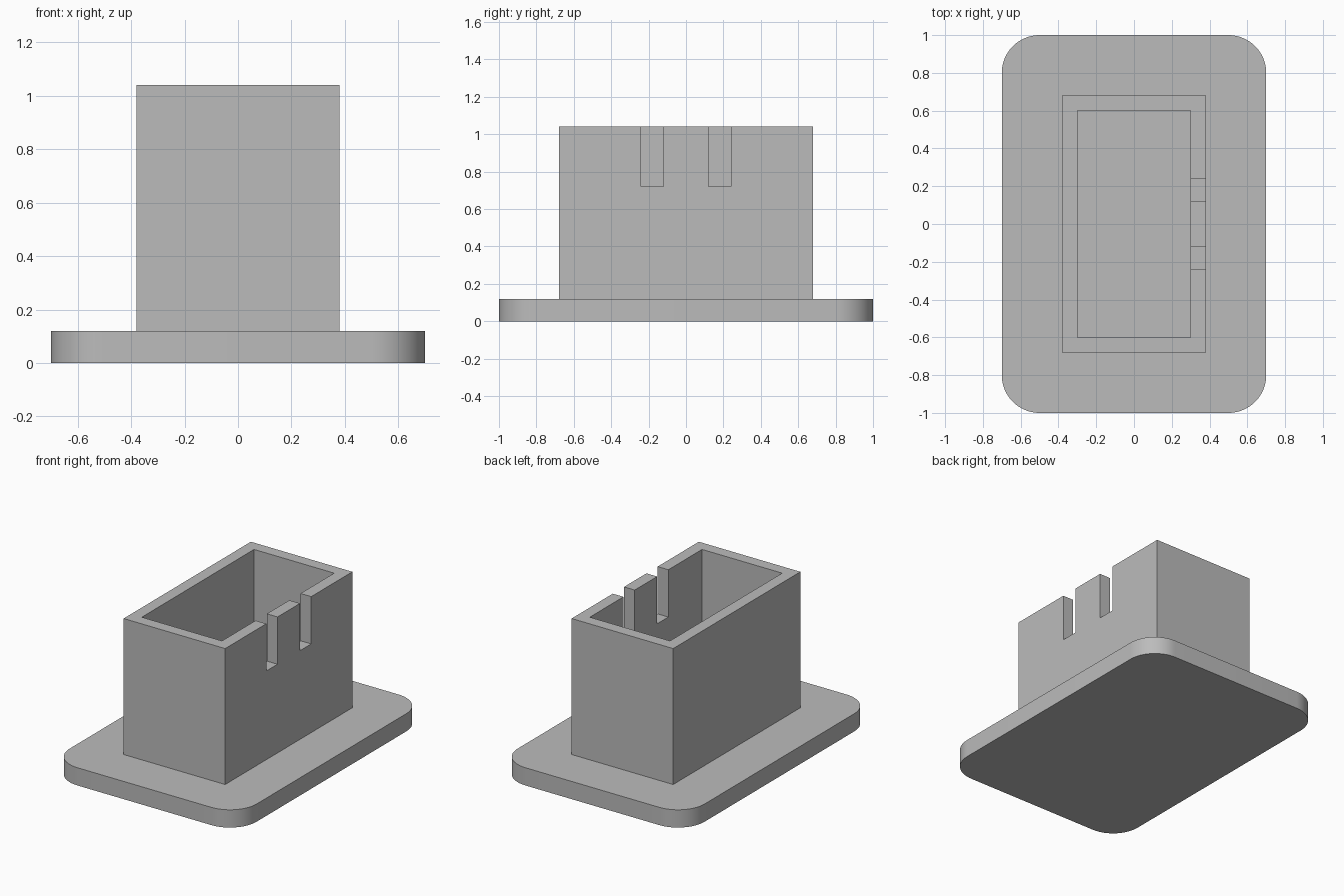
import bpy
import bmesh
import math

cube = bpy.data.objects.get("Cube")
if cube:
    bpy.data.objects.remove(cube, do_unlink=True)

BASE_TOP, RIM = 0.12, 1.04
SLOT_FLOOR = 0.72
EMBED = 0.02

grey = bpy.data.materials.new("plain grey")
grey.use_nodes = True
colour = (0.5, 0.5, 0.5, 1)
grey.diffuse_color = colour
grey.node_tree.nodes["Principled BSDF"].inputs["Base Color"].default_value = colour


def prism(name, outline, z0, z1):
    """Extrude a flat outline from z0 up to z1."""
    bm = bmesh.new()
    face = bm.faces.new([bm.verts.new((x, y, z0)) for x, y in outline])
    top = bmesh.ops.extrude_face_region(bm, geom=[face])["geom"]
    bmesh.ops.translate(bm, vec=(0, 0, z1 - z0),
                        verts=[v for v in top if isinstance(v, bmesh.types.BMVert)])
    bmesh.ops.recalc_face_normals(bm, faces=bm.faces)
    mesh = bpy.data.meshes.new(name)
    bm.to_mesh(mesh)
    bm.free()
    obj = bpy.data.objects.new(name, mesh)
    bpy.context.collection.objects.link(obj)
    mesh.materials.append(grey)
    return obj


def rectangle(x0, x1, y0, y1):
    return [(x0, y0), (x1, y0), (x1, y1), (x0, y1)]


def rounded_rectangle(hx, hy, r, steps=16):
    points = []
    for quarter, (sx, sy) in enumerate([(1, 1), (-1, 1), (-1, -1), (1, -1)]):
        for i in range(steps + 1):
            a = (quarter + i / steps) * math.pi / 2
            points.append((sx * (hx - r) + r * math.cos(a),
                           sy * (hy - r) + r * math.sin(a)))
    return points


def activate(obj):
    bpy.ops.object.select_all(action="DESELECT")
    obj.select_set(True)
    bpy.context.view_layer.objects.active = obj


def cut(obj, cutter):
    """Subtract the cutter, then discard it."""
    mod = obj.modifiers.new("cut", "BOOLEAN")
    mod.operation = "DIFFERENCE"
    mod.solver = "EXACT"
    mod.object = cutter
    cutter.hide_render = True
    activate(obj)
    bpy.ops.object.modifier_apply(modifier=mod.name)
    bpy.data.objects.remove(cutter, do_unlink=True)


# Base plate with rounded corners
base = prism("base_plate", rounded_rectangle(0.7, 1.0, 0.2), 0, BASE_TOP)
activate(base)
bpy.ops.object.shade_smooth_by_angle(angle=math.radians(30))

# Open-topped rectangular housing, seated in the plate
housing = prism("housing_walls", rectangle(-0.38, 0.38, -0.68, 0.68),
                BASE_TOP - EMBED, RIM)
cut(housing, prism("cavity_cutter", rectangle(-0.3, 0.3, -0.6, 0.6), 0, RIM + 0.1))

# Pair of slots in the left wall
for side in (-1, 1):
    y = side * 0.18
    cut(housing, prism("slot_cutter", rectangle(0.2, 0.5, y - 0.06, y + 0.06),
                       SLOT_FLOOR, RIM + 0.1))
